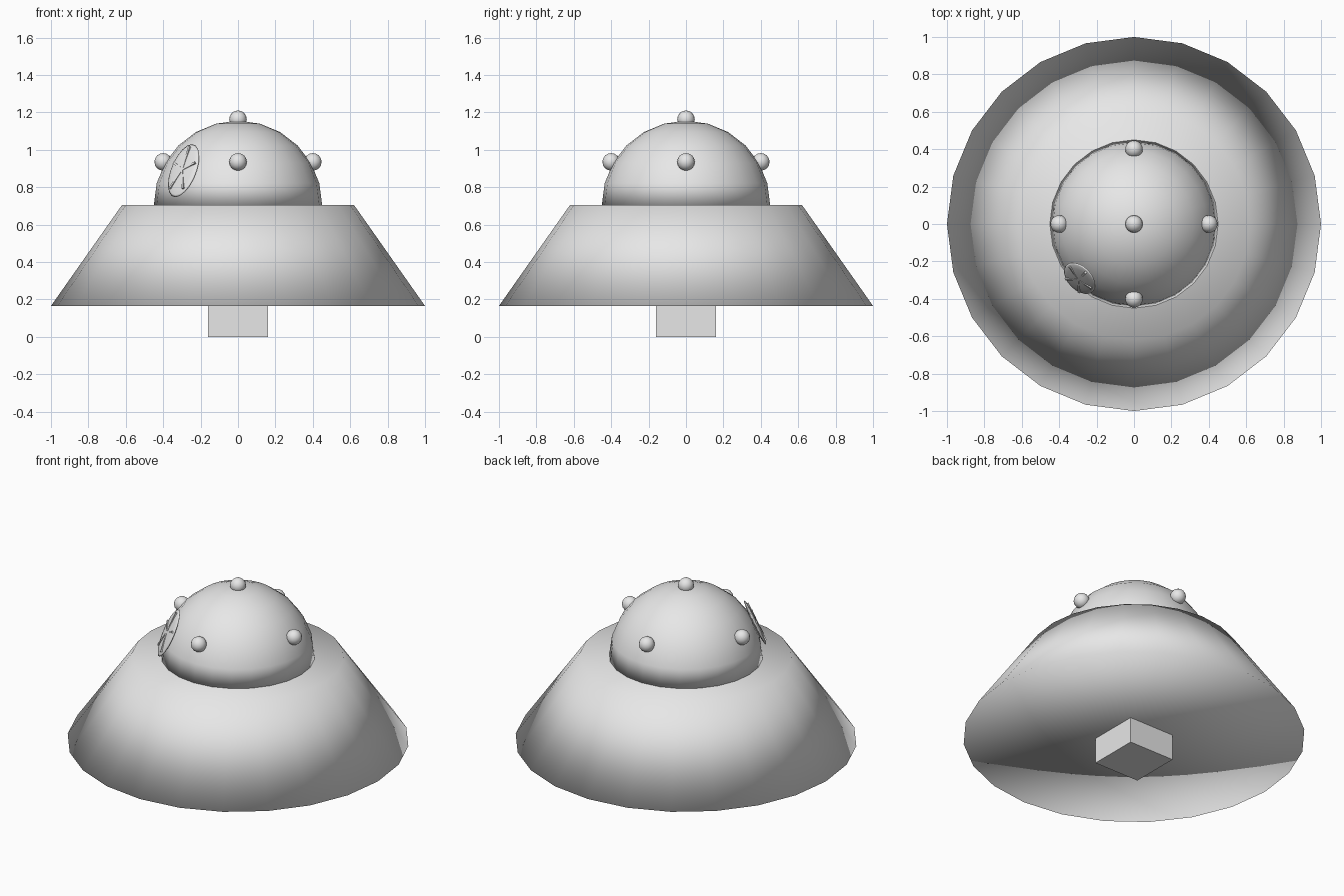
import bpy, bmesh, math
from mathutils import Matrix, Vector

old = bpy.data.objects.get("Cube")
if old:
    bpy.data.objects.remove(old, do_unlink=True)

grey = bpy.data.materials.new("plain grey")
grey.use_nodes = True
grey.diffuse_color = (0.8, 0.8, 0.8, 1)
grey.node_tree.nodes["Principled BSDF"].inputs["Base Color"].default_value = (0.8, 0.8, 0.8, 1)


def finish(bm, name, smooth=True):
    """Turn a bmesh into a named grey object."""
    bmesh.ops.recalc_face_normals(bm, faces=bm.faces)
    for f in bm.faces:
        f.smooth = smooth
    mesh = bpy.data.meshes.new(name)
    bm.to_mesh(mesh)
    bm.free()
    mesh.materials.append(grey)
    obj = bpy.data.objects.new(name, mesh)
    bpy.context.scene.collection.objects.link(obj)
    return obj


def ball(name, radius, matrix, u=16, v=8):
    bm = bmesh.new()
    bmesh.ops.create_uvsphere(bm, u_segments=u, v_segments=v, radius=radius, matrix=matrix)
    return finish(bm, name)


BOTTOM, DECK, DOME_R = 0.165, 0.705, 0.45

# Flared hull, softly shaded over its fan caps
bm = bmesh.new()
bmesh.ops.create_cone(bm, cap_ends=True, cap_tris=True, segments=24,
                      radius1=1.0, radius2=0.62, depth=DECK - BOTTOM,
                      matrix=Matrix.Translation((0, 0, (DECK + BOTTOM) / 2)))
finish(bm, "hull")

# Half-sphere dome with a closed base
bm = bmesh.new()
bmesh.ops.create_uvsphere(bm, u_segments=24, v_segments=12, radius=DOME_R)
bmesh.ops.delete(bm, geom=[v for v in bm.verts if v.co.z < -0.01], context='VERTS')
bmesh.ops.holes_fill(bm, edges=[e for e in bm.edges if e.is_boundary], sides=0)
bmesh.ops.translate(bm, verts=bm.verts, vec=(0, 0, DECK))
finish(bm, "dome")

# Knobs: one on top, four around the dome
ball("top_knob", 0.047, Matrix.Translation((0, 0, 1.163)))
for i, side in enumerate(("left", "back", "right", "front")):
    a = i * math.pi / 2
    ball(side + "_knob", 0.047, Matrix.Translation((0.4 * math.cos(a), 0.4 * math.sin(a), 0.935)))

# Square foot under the hull
bm = bmesh.new()
bmesh.ops.create_cube(bm, size=0.32, matrix=Matrix.Translation((0, 0, 0.16)))
finish(bm, "foot", smooth=False)

# Thin oval badge lying against the dome
tilt = math.radians(24)
n = Vector((-math.cos(tilt) / math.sqrt(2), -math.cos(tilt) / math.sqrt(2), math.sin(tilt)))
place = Matrix.Translation(Vector((0, 0, DECK)) + n * DOME_R) @ n.to_track_quat('Z', 'Y').to_matrix().to_4x4()
ball("badge", 1.0, place @ Matrix.Diagonal((0.1, 0.155, 0.014, 1)), 20, 8)

# Five raised spokes on the badge
bm = bmesh.new()
for i in range(5):
    a = math.radians(90 + 72 * i)
    tip = Vector((0.085 * math.cos(a), 0.135 * math.sin(a), 0))
    turn = Matrix.Rotation(math.atan2(tip.y, tip.x), 4, 'Z')
    spoke = Matrix.Translation(tip / 2 + Vector((0, 0, 0.009))) @ turn
    bmesh.ops.create_cube(bm, size=1, matrix=place @ spoke @ Matrix.Diagonal((tip.length, 0.012, 0.014, 1)))
finish(bm, "badge_spokes", smooth=False)
